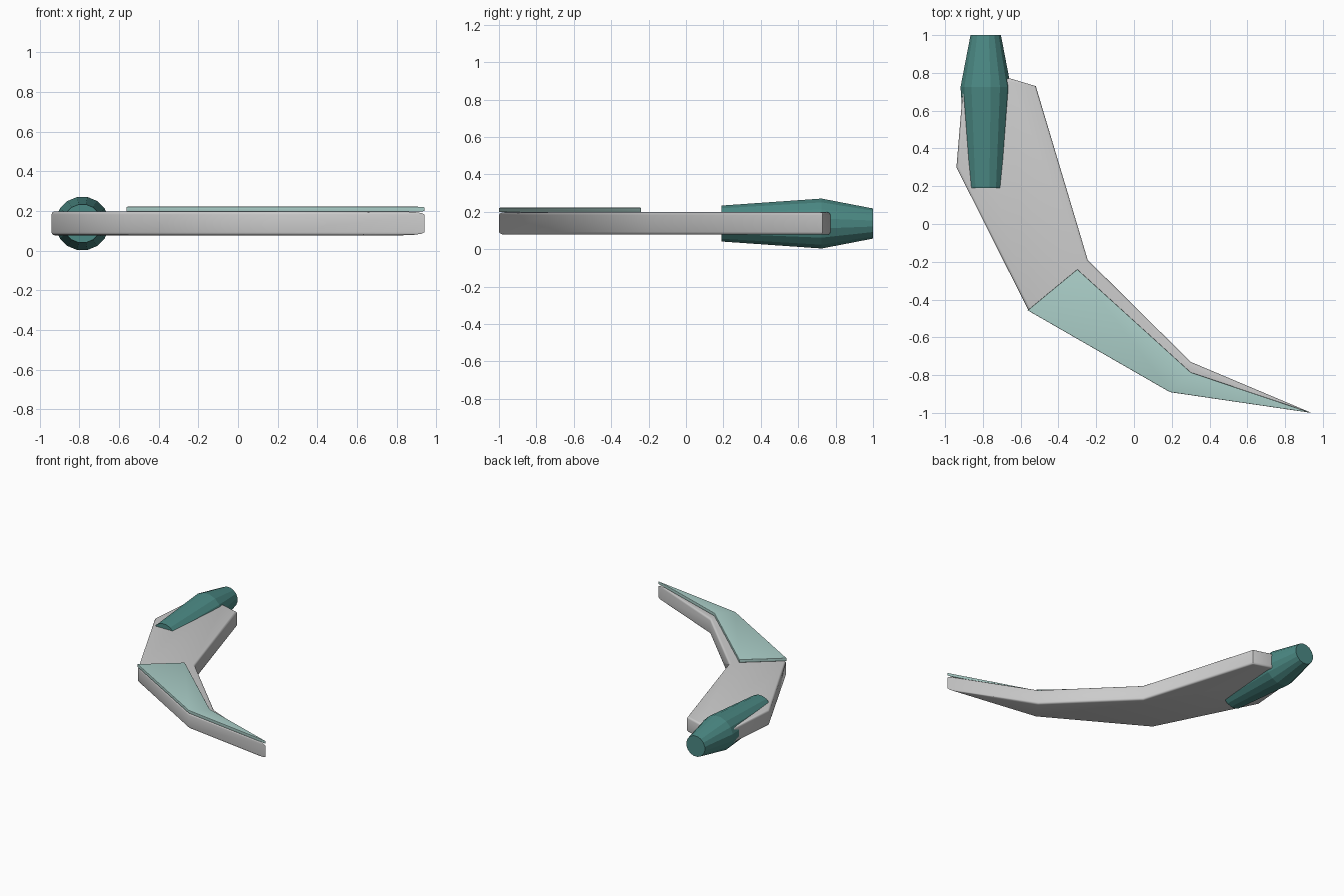
import bpy, bmesh
from math import sin, cos, pi, radians

if "Cube" in bpy.data.objects:
    bpy.data.objects.remove(bpy.data.objects["Cube"])


def finish(bm, name, colour=None, angle=None):
    bmesh.ops.recalc_face_normals(bm, faces=bm.faces)
    mesh = bpy.data.meshes.new(name)
    bm.to_mesh(mesh)
    bm.free()
    obj = bpy.data.objects.new(name, mesh)
    bpy.context.collection.objects.link(obj)
    if colour:
        mat = bpy.data.materials.new(name + "_colour")
        mat.diffuse_color = (*colour, 1)
        mat.use_nodes = True
        mat.node_tree.nodes["Principled BSDF"].inputs["Base Color"].default_value = mat.diffuse_color
        mesh.materials.append(mat)
    if angle:
        bpy.ops.object.select_all(action='DESELECT')
        obj.select_set(True)
        bpy.context.view_layer.objects.active = obj
        bpy.ops.object.shade_smooth_by_angle(angle=radians(angle))
    return obj


def slab(name, outline, z0, z1, bevel, colour=None):
    """Extruded outline with rounded top and bottom rims."""
    bm = bmesh.new()
    base = bm.faces.new([bm.verts.new((x, y, z0)) for x, y in outline])
    up = bmesh.ops.extrude_face_region(bm, geom=[base], use_keep_orig=True)
    bmesh.ops.translate(bm, vec=(0, 0, z1 - z0),
                        verts=[g for g in up["geom"] if isinstance(g, bmesh.types.BMVert)])
    rims = [e for e in bm.edges if abs(e.verts[0].co.z - e.verts[1].co.z) < 1e-6]
    bmesh.ops.bevel(bm, geom=rims, offset=bevel, segments=3, profile=0.5, affect='EDGES')
    return finish(bm, name, colour, 35)


def pod(name, x, z, rings, colour, sides=16):
    """Faceted barrel along y from (y, radius) rings, flat side up."""
    bm = bmesh.new()
    loops = []
    for y, r in rings:
        loops.append([bm.verts.new((x + r * cos((i + .5) * 2 * pi / sides), y,
                                    z + r * sin((i + .5) * 2 * pi / sides)))
                      for i in range(sides)])
    for a, b in zip(loops, loops[1:]):
        for i in range(sides):
            j = (i + 1) % sides
            bm.faces.new((a[i], a[j], b[j], b[i]))
    bm.faces.new(loops[0])
    bm.faces.new(loops[-1])
    return finish(bm, name, colour)


# Swept wing body
slab("wing_body", [(-.94, .30), (-.56, -.455), (.19, -.89), (.94, -1), (.30, -.73),
                   (-.245, -.19), (-.52, .73), (-.66, .772), (-.905, .72)],
     .078, .198, .015)

# Thin coloured panel on the wing tip
slab("wing_panel", [(-.563, -.457), (.19, -.89), (.94, -1), (.30, -.785), (-.30, -.24)],
     .198, .222, .003, (.40, .61, .57))

# Engine pod at the rear
pod("engine_pod", -.785, .1375, [(.19, .098), (.725, .136), (1, .082)], (.07, .25, .23))
